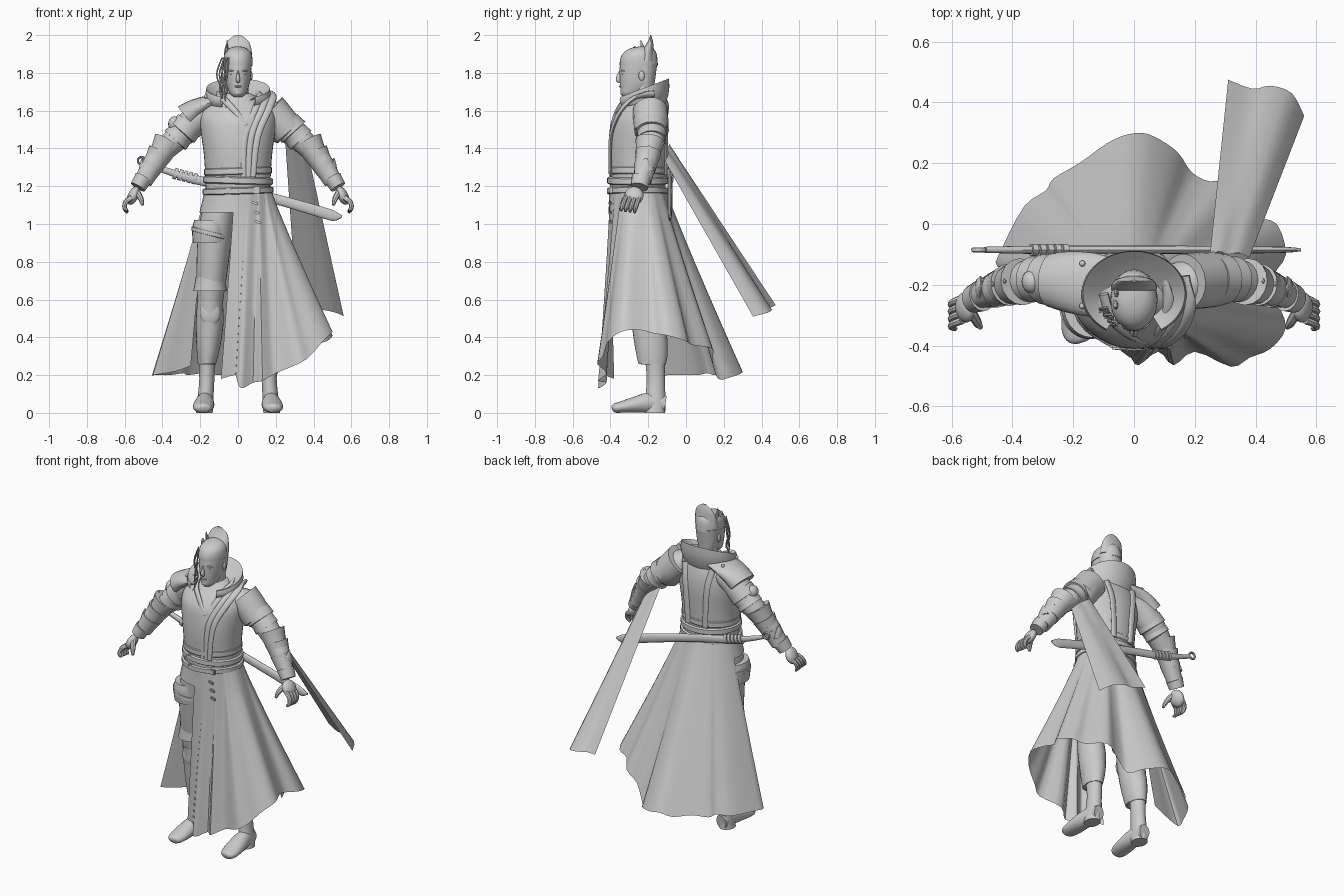
import bpy, bmesh, math
from mathutils import Vector, Matrix

grey = bpy.data.materials.new("plain_grey")
grey.diffuse_color = (0.6, 0.6, 0.6, 1)


def finish(name, bm, angle=40):
    bmesh.ops.recalc_face_normals(bm, faces=bm.faces)
    me = bpy.data.meshes.new(name)
    bm.to_mesh(me)
    bm.free()
    me.materials.append(grey)
    for p in me.polygons:
        p.use_smooth = True
    me.set_sharp_from_angle(angle=math.radians(angle))
    ob = bpy.data.objects.new(name, me)
    bpy.context.collection.objects.link(ob)
    return ob


def skin(name, rings, closed=True, cap=True, thick=0, angle=40):
    """Bridge rows of points into a surface."""
    bm = bmesh.new()
    rows = [[bm.verts.new(p) for p in r] for r in rings]
    n = len(rows[0])
    for a, b in zip(rows, rows[1:]):
        for i in range(n if closed else n - 1):
            j = (i + 1) % n
            bm.faces.new((a[i], a[j], b[j], b[i]))
    if closed and cap:
        bm.faces.new(rows[0])
        bm.faces.new(rows[-1])
    ob = finish(name, bm, angle)
    if thick:
        m = ob.modifiers.new("thickness", 'SOLIDIFY')
        m.thickness = thick
        m.offset = 0
    return ob


def smooth(pts, k):
    """Catmull-Rom through points of any dimension."""
    if k < 2:
        return [tuple(p) for p in pts]
    out = []
    for i in range(len(pts) - 1):
        p0, p1, p2, p3 = pts[max(i - 1, 0)], pts[i], pts[i + 1], pts[min(i + 2, len(pts) - 1)]
        for s in range(k):
            t = s / k
            out.append(tuple(0.5 * (2 * b + (c - a) * t + (2 * a - 5 * b + 4 * c - d) * t * t
                                    + (3 * b - a - 3 * c + d) * t ** 3)
                             for a, b, c, d in zip(p0, p1, p2, p3)))
    return out + [tuple(pts[-1])]


def ellipse(cx, cy, z, rx, ry, n):
    return [(cx + rx * math.cos(math.tau * i / n), cy + ry * math.sin(math.tau * i / n), z) for i in range(n)]


def loft(name, rings, n=28, k=3, cap=True):
    """Stack of level ellipses given as (cx, cy, z, rx, ry)."""
    return skin(name, [ellipse(*r, n) for r in smooth(rings, k)], cap=cap)


def tube(name, pts, n=12, k=4, hint=(0, 1, 0), cap=True):
    """Sweep an ellipse along (x, y, z, width, depth); depth lies near the hint."""
    pts = smooth(pts, k)
    rings = []
    for i, p in enumerate(pts):
        d = (Vector(pts[min(i + 1, len(pts) - 1)][:3]) - Vector(pts[max(i - 1, 0)][:3])).normalized()
        u = d.cross(Vector(hint)).normalized()
        v = u.cross(d)
        rings.append([Vector(p[:3]) + u * max(p[3], .001) * math.cos(math.tau * j / n)
                      + v * max(p[4], .001) * math.sin(math.tau * j / n) for j in range(n)])
    return skin(name, rings, cap=cap)


def band(name, cx, cy, z, rx, ry, h, t, tilt=0):
    """Rounded belt around a level ellipse, sloping across x by tilt."""
    prof = [(0, -h), (t, -h * .7), (t, h * .7), (0, h), (-t, h * .7), (-t, -h * .7)]
    rings = [[(x, y, zz + tilt * (x - cx)) for x, y, zz in ellipse(cx, cy, z + dz, rx + dr, ry + dr, 36)]
             for dr, dz in prof + prof[:1]]
    return skin(name, rings, cap=False)


def blob(name, loc, size, rot=(0, 0, 0)):
    bm = bmesh.new()
    bmesh.ops.create_uvsphere(bm, u_segments=16, v_segments=10, radius=1)
    m = Matrix.Translation(loc)
    for a, ax in zip(rot, 'XYZ'):
        m = m @ Matrix.Rotation(a, 4, ax)
    bmesh.ops.transform(bm, matrix=m @ Matrix.Diagonal((*size, 1)), verts=bm.verts)
    return finish(name, bm, 60)


def box(name, loc, size, roll=0):
    bm = bmesh.new()
    bmesh.ops.create_cube(bm, size=1)
    m = Matrix.Translation(loc) @ Matrix.Rotation(roll, 4, 'Y') @ Matrix.Diagonal((*size, 1))
    bmesh.ops.transform(bm, matrix=m, verts=bm.verts)
    bmesh.ops.bevel(bm, geom=bm.edges[:], offset=min(size) * .25, segments=2, affect='EDGES')
    return finish(name, bm)


# Torso, neck and head
loft("torso", [(0, -.255, 1.14, .17, .145), (0, -.255, 1.27, .174, .15), (0, -.255, 1.38, .182, .156),
               (0, -.25, 1.48, .196, .156), (0, -.245, 1.56, .2, .145), (0, -.23, 1.62, .18, .115),
               (0, -.22, 1.66, .12, .09), (0, -.225, 1.69, .07, .07)], n=40)
loft("neck", [(0, -.22, 1.62, .06, .062), (0, -.23, 1.76, .053, .058)])
loft("head", [(0, -.305, 1.672, .022, .025), (0, -.285, 1.69, .042, .06), (0, -.265, 1.72, .055, .083),
              (0, -.257, 1.76, .065, .093), (0, -.255, 1.81, .07, .097), (0, -.25, 1.86, .072, .096),
              (0, -.25, 1.91, .058, .075)])
tube("nose", [(0, -.345, 1.81, .005, .008), (0, -.355, 1.785, .008, .011), (0, -.358, 1.762, .012, .013),
              (0, -.35, 1.75, .008, .006)])
blob("lips", (0, -.345, 1.728), (.02, .01, .006))
blob("chin", (0, -.332, 1.695), (.022, .016, .016))
for s in (1, -1):
    blob("ear", (s * .069, -.235, 1.785), (.008, .016, .026))
    blob("brow", (s * .03, -.336, 1.812), (.024, .009, .005), (0, s * .15, s * .35))
    blob("eye", (s * .029, -.335, 1.795), (.013, .007, .005), (0, 0, s * .35))

# Hair cap, tufts and tall back crest
loft("hair_cap", [(0, -.25, 1.84, .077, .101), (0, -.25, 1.87, .077, .099), (0, -.245, 1.905, .07, .088),
                  (0, -.235, 1.93, .045, .06), (0, -.23, 1.94, .01, .015)])
loft("hair_back", [(0, -.21, 1.71, .05, .04), (0, -.215, 1.77, .065, .052), (0, -.22, 1.85, .074, .068)])
loft("crest", [(0, -.21, 1.86, .076, .045), (0, -.2, 1.92, .072, .03), (0, -.19, 1.96, .06, .016),
               (0, -.187, 1.985, .038, .007), (0, -.188, 2.0, .012, .003)])
for x, y, z in ((-.058, -.24, 1.975), (-.06, -.28, 1.935)):
    tube("hair_tuft", [(x, y + .02, 1.88, .012, .022), (x, y + .01, 1.93, .007, .012), (x, y, z, .001, .001)], 8)
for i in range(6):
    x, w = -.06 - .007 * i, .01 * (-1) ** i
    tube("hair_lock", [(x + .01, -.335 + .012 * i, 1.88, .004, .005), (x - .008 + w, -.33 + .01 * i, 1.79, .004, .005),
                       (x - w, -.335 + .01 * i, 1.71, .004, .005), (x - .012 + w, -.34 + .01 * i, 1.6 + .02 * i, .001, .001)], 6)

# High cowl collar rising at the back, with a lining that falls back to the neck
rows = []
for f, r in ((0, .14), (.25, .158), (.5, .17), (.75, .173), (1, .168), (.9, .15), (.7, .115), (.55, .075)):
    row = []
    for i in range(41):
        a = math.radians(-58 + 296 * i / 40)
        s = (1 + math.sin(a)) / 2
        row.append((r * math.cos(a), -.235 + (r - .035) * math.sin(a) + .012 * f * s,
                    1.59 + f * (.075 + .105 * s) + .02 * (1 - s) * (1 - f)))
    rows.append(row)
skin("high_collar", rows, closed=False)

# Crossed lapels and back straps
for dx in (0, .035, .07):
    tube("lapel", [(.1 + dx, -.17, 1.69, .018, .012), (.115 + dx, -.27, 1.67, .02, .012),
                   (.09 + dx, -.345, 1.6, .019, .012), (.045 + dx, -.39, 1.5, .018, .01),
                   (.03 + dx * .9, -.402, 1.4, .017, .009), (.03 + dx * .7, -.4, 1.25, .016, .008)])
tube("inner_lapel", [(-.1, -.23, 1.69, .018, .012), (-.07, -.32, 1.655, .018, .012), (-.01, -.37, 1.59, .016, .01),
                     (.04, -.39, 1.52, .014, .01)])
for x in (-.075, .075):
    tube("back_strap", [(x * 1.3, -.13, 1.63, .02, .01), (x, -.103, 1.5, .02, .008), (x * .8, -.107, 1.26, .018, .008)])

# Belts, buckles and hip cloth
band("upper_belt", 0, -.255, 1.23, .174, .152, .02, .01, -.03)
band("lower_belt", 0, -.255, 1.175, .176, .153, .018, .011, .03)
band("waist_hem", 0, -.255, 1.28, .173, .15, .02, .006, .03)
for x, z in ((-.06, 1.235), (-.05, 1.175), (.1, 1.18)):
    box("buckle", (x, -.41 + abs(x) * .12, z), (.035, .02, .035))
for x, z in ((.09, 1.11), (.1, 1.06), (.105, 1.01)):
    box("skirt_clasp", (x, -.402, z), (.035, .014, .014), .3)
loft("hip_cloth", [(0, -.255, 1.19, .175, .15), (0, -.255, 1.12, .19, .153), (-.005, -.255, 1.06, .2, .155)], cap=False)

# Long coat skirt, open over one leg; each hem point fans down from the waist
hem = [(-.09, -.38, .18), (-.02, -.435, .2), (-.01, -.44, .19), (.015, -.465, .13), (.08, -.42, .16), (.13, -.465, .17),
       (.2, -.42, .21), (.32, -.47, .26), (.38, -.44, .3), (.45, -.41, .38), (.5, -.34, .43),
       (.47, -.25, .44), (.46, -.17, .42), (.5, -.1, .41), (.47, 0, .38), (.4, .03, .36), (.32, .14, .34),
       (.25, .14, .28), (.19, .17, .18), (.14, .24, .19), (.05, .295, .21), (-.02, .295, .22), (-.09, .265, .2),
       (-.18, .2, .21), (-.265, .15, .2), (-.29, .11, .21), (-.36, .06, .2), (-.43, -.07, .2),
       (-.45, -.14, .2), (-.33, -.12, .22), (-.25, -.11, .25)]
hem = smooth(hem, 3)
tops, last = [], -9
for x, y, z in hem:
    a = math.atan2((y + .26) / .85, x)
    if a < -.5:
        a = -.5 + (a + .5) * .72
    last = max(last + .002, a)
    tops.append((.18 * math.cos(last), -.255 + .153 * math.sin(last), 1.17))
rows = []
for i in range(11):
    t = i / 10
    rows.append([tuple(a + (b - a) * (t ** 1.06 if c < 2 else t) for c, (a, b) in enumerate(zip(p, q)))
                 for p, q in zip(tops, hem)])
skin("coat_skirt", rows, closed=False, angle=50)

# Trailing ribbon from the shoulder
top = smooth([(.25, -.1, 1.44), (.28, -.09, 1.42), (.31, -.1, 1.4), (.345, -.095, 1.37), (.38, -.11, 1.33)], 3)
end = smooth([(.31, .475, .57), (.39, .445, .555), (.45, .455, .545), (.52, .43, .53), (.56, .355, .51)], 3)
skin("trailing_ribbon", [[Vector(a).lerp(Vector(b), i / 8) for a, b in zip(top, end)] for i in range(9)],
     closed=False)

for s in (1, -1):
    # Sleeves, layered arm plates and bracers
    tube("sleeve", [(s * .14, -.21, 1.58, .075, .08), (s * .21, -.19, 1.56, .08, .082), (s * .28, -.18, 1.495, .074, .078),
                    (s * .36, -.19, 1.42, .062, .068), (s * .44, -.21, 1.34, .054, .058),
                    (s * .53, -.245, 1.2, .033, .036)], 20)
    for x, z, r, l in ((.255, 1.53, .084, .055), (.3, 1.48, .076, .045)):
        tube("shoulder_plate", [(s * x, -.182, z, r - .006, r - .004), (s * (x + l * .7), -.182, z - l * .8, r, r),
                                (s * (x + l * .75), -.182, z - l * .85, r - .012, r - .012)], 20, 1)
    for x, y, z, r in ((.375, -.19, 1.425, .078), (.415, -.2, 1.365, .07), (.455, -.215, 1.3, .06)):
        tube("bracer_plate", [(s * (x - .005), y, z + .014, r, r), (s * (x + .022), y - .008, z - .035, r * .84, r * .86),
                              (s * (x + .045), y - .014, z - .075, r * .76, r * .78)], 16, 2)
        tube("bracer_spike", [(s * (x + .05), y, z - .02, .02, .045), (s * (x + .05), y, z + .015, .016, .032),
                              (s * (x + .052), y + .003, z + .05, .003, .004)], 8, 2)
    tube("wrist_cuff", [(s * .5, -.235, 1.245, .048, .053), (s * .53, -.247, 1.195, .042, .046)], 16, 1)
    # Hands
    blob("palm", (s * .555, -.275, 1.15), (.028, .05, .052), (.2, s * -.45, 0))
    for i in range(4):
        y = -.245 - .024 * i
        tube("finger", [(s * .565, y, 1.14, .015, .013), (s * .595, y - .012, 1.115, .013, .012),
                        (s * .6, y - .022, 1.085, .012, .012), (s * .585, y - .028, 1.06 + .004 * i, .007, .007)], 8, 3)
    tube("thumb", [(s * .535, -.29, 1.17, .017, .017), (s * .515, -.325, 1.135, .015, .015),
                   (s * .505, -.34, 1.1, .008, .008)], 8, 3)
    # Trousers and boots
    loft("trouser_leg", [(s * .09, -.25, 1.12, .09, .12), (s * .12, -.25, .95, .092, .112), (s * .14, -.235, .72, .08, .092),
                         (s * .148, -.215, .56, .066, .08), (s * .154, -.185, .42, .068, .083),
                         (s * .16, -.175, .32, .058, .078), (s * .165, -.172, .255, .047, .066)])
    loft("boot_shaft", [(s * .165, -.165, .3, .045, .053), (s * .165, -.16, .18, .04, .048), (s * .172, -.162, .08, .042, .053),
                        (s * .178, -.165, 0, .044, .055)])
    tube("boot_foot", [(s * .172, -.11, .045, .035, .045), (s * .175, -.19, .054, .046, .054), (s * .18, -.27, .043, .055, .043),
                       (s * .186, -.345, .03, .053, .03), (s * .19, -.38, .025, .038, .024),
                       (s * .19, -.392, .022, .012, .01)], 18, hint=(0, 0, 1))
    # Knee and shin armour
    loft("shin_guard", [(s * .148, -.22, .59, .068, .083), (s * .15, -.198, .47, .073, .09),
                        (s * .156, -.185, .34, .06, .084), (s * .162, -.182, .26, .045, .07)])
    blob("knee_pad", (s * .147, -.27, .53), (.055, .026, .075))
    loft("knee_cuff", [(s * .145, -.232, .72, .079, .091), (s * .147, -.23, .67, .085, .096),
                       (s * .148, -.23, .645, .09, .098)], cap=False)

# Asymmetric shoulder armour on each side
tube("plain_pauldron", [(-.06, -.21, 1.66, .02, .09), (-.14, -.2, 1.645, .038, .105), (-.22, -.19, 1.61, .055, .1),
                        (-.27, -.185, 1.57, .07, .09)], 20, 2)
blob("round_boss", (-.335, -.19, 1.53), (.035, .04, .04))
for y in (-.27, -.13):
    blob("pauldron_rivet", (-.17, y, 1.675), (.01, .01, .01))
tube("pointed_pauldron", [(.165, -.19, 1.6, .1, .092), (.215, -.186, 1.55, .093, .093), (.265, -.182, 1.49, .09, .091),
                          (.27, -.182, 1.485, .08, .08)], 20, 1)

# Thigh guard on the uncovered leg
loft("thigh_guard", [(-.14, -.265, 1.02, .092, .108), (-.146, -.266, .97, .097, .113), (-.146, -.262, .9, .093, .108)])
band("thigh_guard_rim", -.146, -.263, .95, .093, .108, .014, .008, -.25)

# Sheathed sword across the lower back
tube("scabbard", [(-.24, -.085, 1.238, .024, .014), (0, -.085, 1.185, .025, .014), (.25, -.085, 1.118, .027, .013),
                  (.45, -.085, 1.06, .029, .011), (.51, -.085, 1.042, .026, .009), (.55, -.085, 1.04, .006, .005)], 12)
tube("sword_grip", [(-.49, -.085, 1.322, .012, .01), (-.36, -.085, 1.275, .018, .013), (-.22, -.085, 1.233, .022, .014)], 12)
for i in range(5):
    x = -.33 + .025 * i
    z = 1.266 - .26 * (x + .33)
    tube("grip_wrap", [(x - .009, -.085, z + .003, .03, .02), (x + .009, -.085, z - .003, .03, .02)], 12, 1)
tube("pommel_ring", [(-.51 + .02 * math.cos(a), -.085, 1.335 + .02 * math.sin(a), .006, .008)
                     for a in [math.tau * i / 16 for i in range(17)]], 8, 1)
